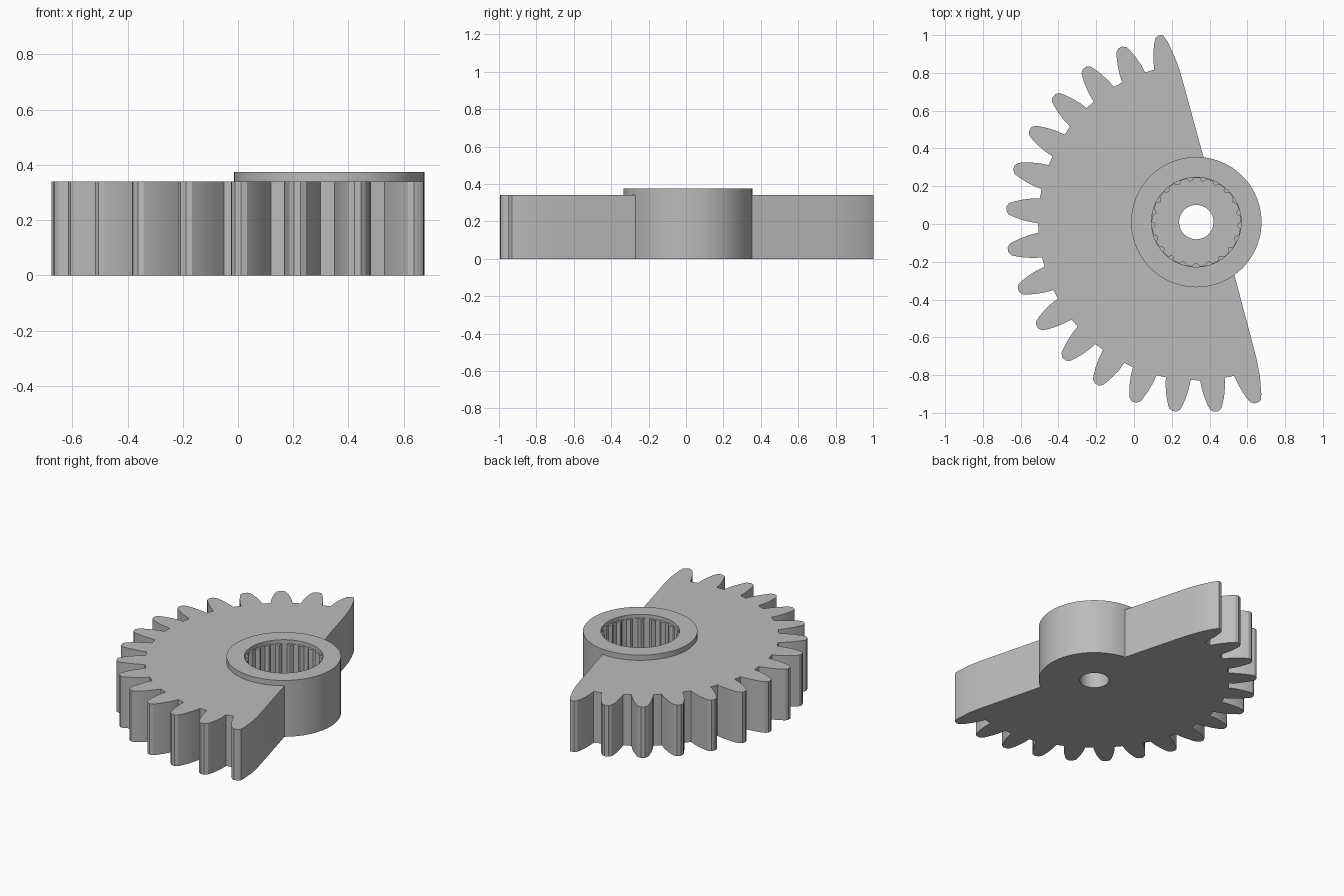
import bpy, bmesh
from math import sin, cos, radians, tau

if "Cube" in bpy.data.objects:
    bpy.data.objects.remove(bpy.data.objects["Cube"], do_unlink=True)

CX, CY = 0.33, 0.01          # shaft axis
PLATE_TOP, HUB_TOP = 0.34, 0.375
TEETH, PITCH, START = 16, 12.5, 100.9

grey = bpy.data.materials.new("plain grey")
grey.use_nodes = True
colour = (0.5, 0.5, 0.5, 1)
grey.diffuse_color = colour
grey.node_tree.nodes["Principled BSDF"].inputs["Base Color"].default_value = colour


def prism(name, outline, z0, z1):
    """Extrude a closed outline from z0 to z1."""
    bm = bmesh.new()
    face = bm.faces.new([bm.verts.new((x, y, z0)) for x, y in outline])
    top = bmesh.ops.extrude_face_region(bm, geom=[face])["geom"]
    bmesh.ops.translate(bm, vec=(0, 0, z1 - z0),
                        verts=[v for v in top if isinstance(v, bmesh.types.BMVert)])
    bmesh.ops.recalc_face_normals(bm, faces=bm.faces)
    mesh = bpy.data.meshes.new(name)
    bm.to_mesh(mesh)
    bm.free()
    mesh.materials.append(grey)
    ob = bpy.data.objects.new(name, mesh)
    bpy.context.collection.objects.link(ob)
    return ob


def ring(radius, n=96):
    return [(CX + radius * cos(tau * i / n), CY + radius * sin(tau * i / n)) for i in range(n)]


def combine(target, tool, operation):
    """Apply a boolean and discard the tool."""
    mod = target.modifiers.new(operation.lower(), "BOOLEAN")
    mod.operation, mod.solver, mod.object = operation, "EXACT", tool
    bpy.context.view_layer.objects.active = target
    bpy.ops.object.modifier_apply(modifier=mod.name)
    bpy.data.objects.remove(tool, do_unlink=True)


# Toothed sector: half tooth as (radius, half width), root to tip
half_tooth = [(0.835, 0.066), (0.88, 0.062), (0.93, 0.052),
              (0.97, 0.04), (0.995, 0.03), (1.008, 0.012)]


def tooth_side(angle, side):
    a = radians(angle)
    return [(CX + r * cos(a) - side * h * sin(a), CY + r * sin(a) + side * h * cos(a))
            for r, h in half_tooth]


# Straight back edge flows into the outer flanks of the end teeth
outline = [(0.41, 0.2), (0.26, 0.75), (0.24, 0.82), (0.213, 0.89), (0.178, 0.965)]
for i in range(TEETH):
    angle = START + i * PITCH
    rising = tooth_side(angle, -1)
    falling = tooth_side(angle, 1)[::-1]
    outline += rising[-1:] if i == 0 else rising
    outline += falling[:1] if i == TEETH - 1 else falling
outline += [(0.672, -0.93), (0.674, -0.9), (0.666, -0.8), (0.648, -0.71), (0.5, -0.15)]
gear = prism("sector_gear", outline, 0, PLATE_TOP)

# Raised hub
combine(gear, prism("hub", ring(0.345), 0, HUB_TOP), "UNION")

# Splined socket with a plain rim, and a through hole
SPLINES = 21
socket = []
for i in range(SPLINES):
    for offset, radius in ((0, 0.234), (0.45, 0.234), (0.58, 0.222), (0.725, 0.217), (0.87, 0.222)):
        a = tau * (i + offset) / SPLINES
        socket.append((CX + radius * cos(a), CY + radius * sin(a)))
combine(gear, prism("socket_cutter", socket, 0.11, 0.5), "DIFFERENCE")
combine(gear, prism("rim_cutter", ring(0.237), 0.35, 0.5), "DIFFERENCE")
combine(gear, prism("hole_cutter", ring(0.091, 48), -0.1, 0.5), "DIFFERENCE")

# Smooth curved walls, crisp edges
bpy.ops.object.select_all(action="DESELECT")
gear.select_set(True)
bpy.context.view_layer.objects.active = gear
bpy.ops.object.shade_smooth_by_angle(angle=radians(30))
